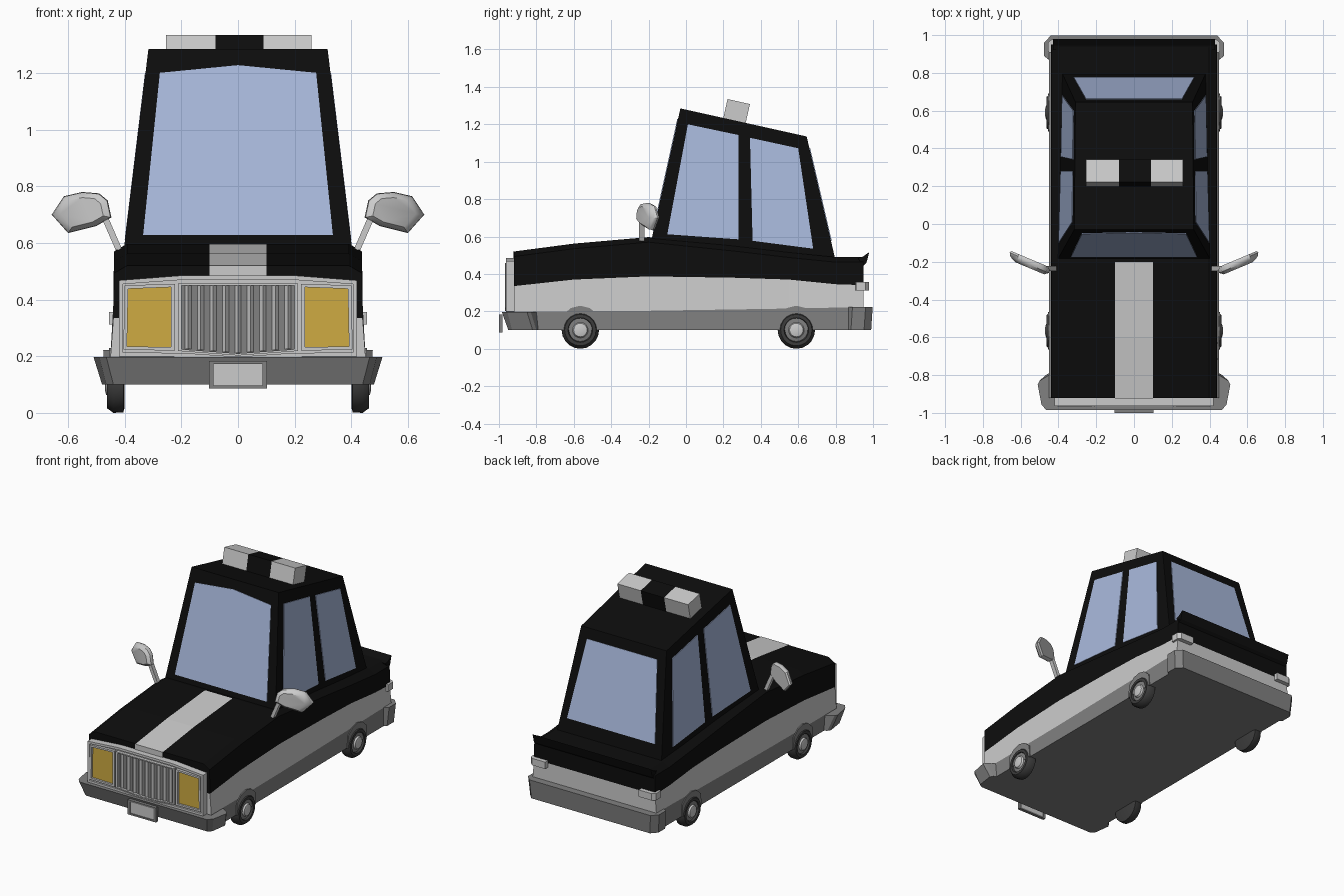
import bpy, bmesh, math
from mathutils import Vector

if "Cube" in bpy.data.objects:
    bpy.data.objects.remove(bpy.data.objects["Cube"])


def material(name, rgb):
    m = bpy.data.materials.new(name)
    m.diffuse_color = (*rgb, 1)
    m.use_nodes = True
    m.node_tree.nodes["Principled BSDF"].inputs["Base Color"].default_value = m.diffuse_color
    return m


BLACK = material("black paint", (0.004, 0.004, 0.004))
LIGHT = material("light grey", (0.6, 0.6, 0.6))
GREY = material("mid grey", (0.22, 0.22, 0.22))
TYRE = material("tyre rubber", (0.045, 0.045, 0.045))
GLASS = material("blue glass", (0.39, 0.48, 0.71))
AMBER = material("amber lamp", (0.62, 0.41, 0.055))


def loft(name, rings, mats, rule=None, caps=True, smooth=False, closed=False):
    """Skin a list of closed rings; rule(ring, side, centre) picks the material slot."""
    bm = bmesh.new()
    vs = [[bm.verts.new(p) for p in r] for r in rings]
    n = len(rings[0])
    for j in range(len(vs) if closed else len(vs) - 1):
        a, b = vs[j], vs[(j + 1) % len(vs)]
        for i in range(n):
            k = (i + 1) % n
            f = bm.faces.new((a[i], a[k], b[k], b[i]))
            if rule:
                f.material_index = rule(j, i)
    if caps and not closed:
        for j, r in ((0, vs[0]), (len(vs) - 2, vs[-1])):
            f = bm.faces.new(r)
            if rule:
                f.material_index = rule(j, 0)
    bmesh.ops.recalc_face_normals(bm, faces=bm.faces)
    me = bpy.data.meshes.new(name)
    bm.to_mesh(me)
    bm.free()
    for m in mats:
        me.materials.append(m)
    ob = bpy.data.objects.new(name, me)
    bpy.context.collection.objects.link(ob)
    if smooth:
        bpy.context.view_layer.objects.active = ob
        ob.select_set(True)
        bpy.ops.object.shade_smooth_by_angle(angle=math.radians(40))
        ob.select_set(False)
    return ob


def prism(name, pts, offset, mat):
    o = Vector(offset)
    return loft(name, [[Vector(p) for p in pts], [Vector(p) + o for p in pts]], [mat])


def frame(name, outer, inner, y0, y1, mat):
    """Raised border between two outlines drawn in x, z."""
    rings = [[(x, y, z) for x, z in o] for o, y in
             ((outer, y0), (outer, y1), (inner, y1), (inner, y0))]
    return loft(name, rings, [mat], closed=True)


def rect(x0, x1, z0, z1):
    return [(x0, z0), (x1, z0), (x1, z1), (x0, z1)]


# Body shell: y, skirt top, band top, roofline of the lower body
stations = [(-0.92, 0.20, 0.335, 0.52), (-0.6, 0.20, 0.37, 0.562), (-0.2, 0.203, 0.387, 0.597),
            (0.25, 0.21, 0.38, 0.55), (0.55, 0.215, 0.37, 0.515), (0.8, 0.22, 0.345, 0.49),
            (0.95, 0.22, 0.34, 0.49)]
bm = bmesh.new()
rows = []
for y, sk, band, top in stations:
    half = [(0.45, 0.1), (0.45, sk), (0.44, band), (0.438, top - 0.027), (0.392, top), (0.1, top)]
    ring = half + [(-x, z) for x, z in reversed(half)]
    rows.append([bm.verts.new((x, y, z)) for x, z in ring])
slots = [2, 1, 0, 0, 0, 0, 0, 0, 0, 1, 2, 2]
for j in range(len(rows) - 1):
    for i in range(12):
        k = (i + 1) % 12
        f = bm.faces.new((rows[j][i], rows[j][k], rows[j + 1][k], rows[j + 1][i]))
        f.material_index = 1 if i == 5 and j < 2 else slots[i]  # bonnet stripe
for r in (rows[0], rows[-1]):
    for i in range(3):
        bm.faces.new((r[i], r[i + 1], r[10 - i], r[11 - i])).material_index = slots[i]
    bm.faces.new(r[3:9])
bmesh.ops.recalc_face_normals(bm, faces=bm.faces)
me = bpy.data.meshes.new("body")
bm.to_mesh(me)
bm.free()
for m in (BLACK, LIGHT, GREY):
    me.materials.append(m)
bpy.context.collection.objects.link(bpy.data.objects.new("body", me))
prism("stripe_lip", [(x, -0.92, z) for x, z in rect(-0.1, 0.1, 0.47, 0.52)], (0, -0.005, 0), LIGHT)
prism("boot_lip", [(-0.43, 0.92, 0.485), (-0.43, 0.945, 0.492), (-0.43, 0.98, 0.517),
                   (-0.43, 0.965, 0.46), (-0.43, 0.945, 0.44)], (0.86, 0, 0), BLACK)


# Cabin and its window plates
def wid(y, z):
    return 0.394 - 0.115 * (z - 0.6) - 0.035 * y


def front_y(z):
    return -0.185 + (z - 0.58) * 0.22


def rear_y(z):
    return 0.8 - (z - 0.47) * 0.233


corners = [(-0.185, 0.58), (-0.03, 1.285), (0.645, 1.135), (0.8, 0.47)]
loft("cabin", [[(s * wid(y, z), y, z) for y, z in corners] for s in (-1, 1)], [BLACK])
prism("windscreen", [(x, front_y(z), z) for x, z in
      [(-0.335, 0.628), (0.335, 0.628), (0.276, 1.2), (0, 1.227), (-0.276, 1.2)]],
      (0, -0.004, 0.001), GLASS)
prism("rear_window", [(x, rear_y(z), z) for x, z in
      [(-0.32, 0.575), (0.32, 0.575), (0.255, 1.07), (-0.255, 1.07)]], (0, 0.004, 0.001), GLASS)
side_windows = {"front_door_window": [(0.01, 1.2), (0.28, 1.143), (0.28, 0.585), (-0.1, 0.612)],
                "rear_door_window": [(0.342, 1.128), (0.6, 1.072), (0.68, 0.535), (0.356, 0.577)]}
for s in (-1, 1):
    for name, pts in side_windows.items():
        prism(name, [(s * wid(y, z), y, z) for y, z in pts], (s * 0.004, 0, 0), GLASS)

# Roof light bar
for name, x0, x1, m in (("left_roof_light", -0.255, -0.08, LIGHT), ("light_bar_centre", -0.08, 0.09, BLACK),
                        ("right_roof_light", 0.09, 0.26, LIGHT)):
    prism(name, [(x0, 0.222, 1.335), (x0, 0.342, 1.308), (x0, 0.315, 1.19), (x0, 0.196, 1.217)],
          (x1 - x0, 0, 0), m)

# Nose panel with headlights and grille
nose = [(-0.42, 0.2), (-0.2, 0.198), (0, 0.183), (0.2, 0.198), (0.42, 0.2),
        (0.42, 0.468), (0.2, 0.485), (-0.2, 0.485), (-0.42, 0.468)]
prism("nose_panel", [(x, -0.91, z) for x, z in nose], (0, -0.038, 0), LIGHT)
frame("nose_rim", nose, [(x * 0.965, 0.335 + (z - 0.335) * 0.9) for x, z in nose], -0.94, -0.963, LIGHT)
for s in (-1, 1):
    lamp = [(0.237, 0.232), (0.392, 0.235), (0.388, 0.438), (0.237, 0.444)]
    rim = [(0.222, 0.22), (0.405, 0.223), (0.4, 0.45), (0.222, 0.456)]
    prism("headlight", [(s * x, -0.945, z) for x, z in lamp], (0, -0.008, 0), AMBER)
    frame("headlight_rim", [(s * x, z) for x, z in rim], [(s * x, z) for x, z in lamp],
          -0.94, -0.966, LIGHT)
grille = [(-0.2, 0.225), (0, 0.21), (0.2, 0.225), (0.2, 0.45), (-0.2, 0.45)]
prism("grille_back", [(x, -0.944, z) for x, z in grille], (0, -0.008, 0), GREY)
frame("grille_rim", [(x * 1.06, 0.33 + (z - 0.33) * 1.06) for x, z in grille], grille, -0.94, -0.968, LIGHT)
for i in range(9):
    x = -0.176 + i * 0.044
    z = 0.212 + abs(x) * 0.075
    prism("grille_slat", [(x - 0.013, -0.95, z), (x, -0.966, z), (x + 0.013, -0.95, z)],
          (0, 0, 0.45 - z), LIGHT)

# Bumpers
front = [(0.45, -0.80), (0.5, -0.83), (0.51, -0.85), (0.49, -0.955), (0.465, -0.985)]
low = [(0.45, -0.79), (0.468, -0.80), (0.48, -0.82), (0.465, -0.93), (0.44, -0.95)]
rear = [(0.45, 0.87), (0.476, 0.89), (0.476, 0.96), (0.44, 0.998)]


def sides(pts, z):
    return [(x, y, z) for x, y in pts] + [(-x, y, z) for x, y in reversed(pts)]


loft("front_bumper", [sides(low, 0.1), sides(front, 0.197)], [GREY])
loft("rear_bumper", [sides([(x * 0.98, y - 0.008) for x, y in rear], 0.1), sides(rear, 0.222)], [GREY])

# Number plate
prism("number_plate", [(x, -0.985, z) for x, z in rect(-0.087, 0.087, 0.095, 0.173)], (0, -0.009, 0), LIGHT)
frame("number_plate_rim", rect(-0.103, 0.103, 0.087, 0.183), rect(-0.087, 0.087, 0.097, 0.172),
      -0.98, -1.0, GREY)

# Paired parts: tail bars, mirrors, arches and wheels
tail = [(0.43, 0.905), (0.455, 0.91), (0.455, 0.96), (0.435, 0.978), (0.34, 0.978), (0.34, 0.94)]
head = [(0.447, 0.69), (0.46, 0.75), (0.49, 0.775), (0.55, 0.78), (0.615, 0.765),
        (0.658, 0.70), (0.60, 0.635), (0.50, 0.66)]
lathe = [(0.40, 0.08), (0.405, 0.098), (0.44, 0.1), (0.462, 0.084), (0.462, 0.066),
         (0.45, 0.061), (0.455, 0.042), (0.466, 0.036), (0.47, 0.02)]
wheel_slots = [0, 0, 0, 0, 0, 1, 2, 2]
arch = [(-0.1, 0.1), (-0.095, 0.18), (-0.05, 0.218), (0, 0.23), (0.05, 0.218), (0.095, 0.18), (0.1, 0.1)]
for s in (-1, 1):
    prism("tail_bar", [(s * x, y, 0.312) for x, y in tail], (0, 0, 0.045), LIGHT)
    rings = []
    for dy, k in ((0.012, 0.92), (0, 1.0), (-0.02, 0.97), (-0.038, 0.72)):
        ring = [(0.55 + (x - 0.55) * k, 0.71 + (z - 0.71) * k) for x, z in head]
        rings.append([(s * x, -0.235 + (x - 0.46) * 0.42 + dy, z) for x, z in ring])
    loft("mirror_head", rings, [LIGHT], smooth=True)
    loft("mirror_arm", [[(s * (x + dx), y, z) for dx, y in
                         ((-0.012, -0.25), (0.012, -0.25), (0.012, -0.222), (-0.012, -0.222))]
                        for x, z in ((0.42, 0.575), (0.468, 0.685))], [LIGHT])
    for yc in (-0.565, 0.59):
        prism("wheel_arch", [(s * 0.42, yc + y, z) for y, z in arch], (s * 0.036, 0, 0), GREY)
        rings = [[(s * x, yc + r * math.cos(t * math.tau / 20), 0.1 + r * math.sin(t * math.tau / 20))
                  for t in range(20)] for x, r in lathe]
        loft("wheel", rings, [TYRE, GREY, LIGHT], rule=lambda j, i: wheel_slots[j], smooth=True)
